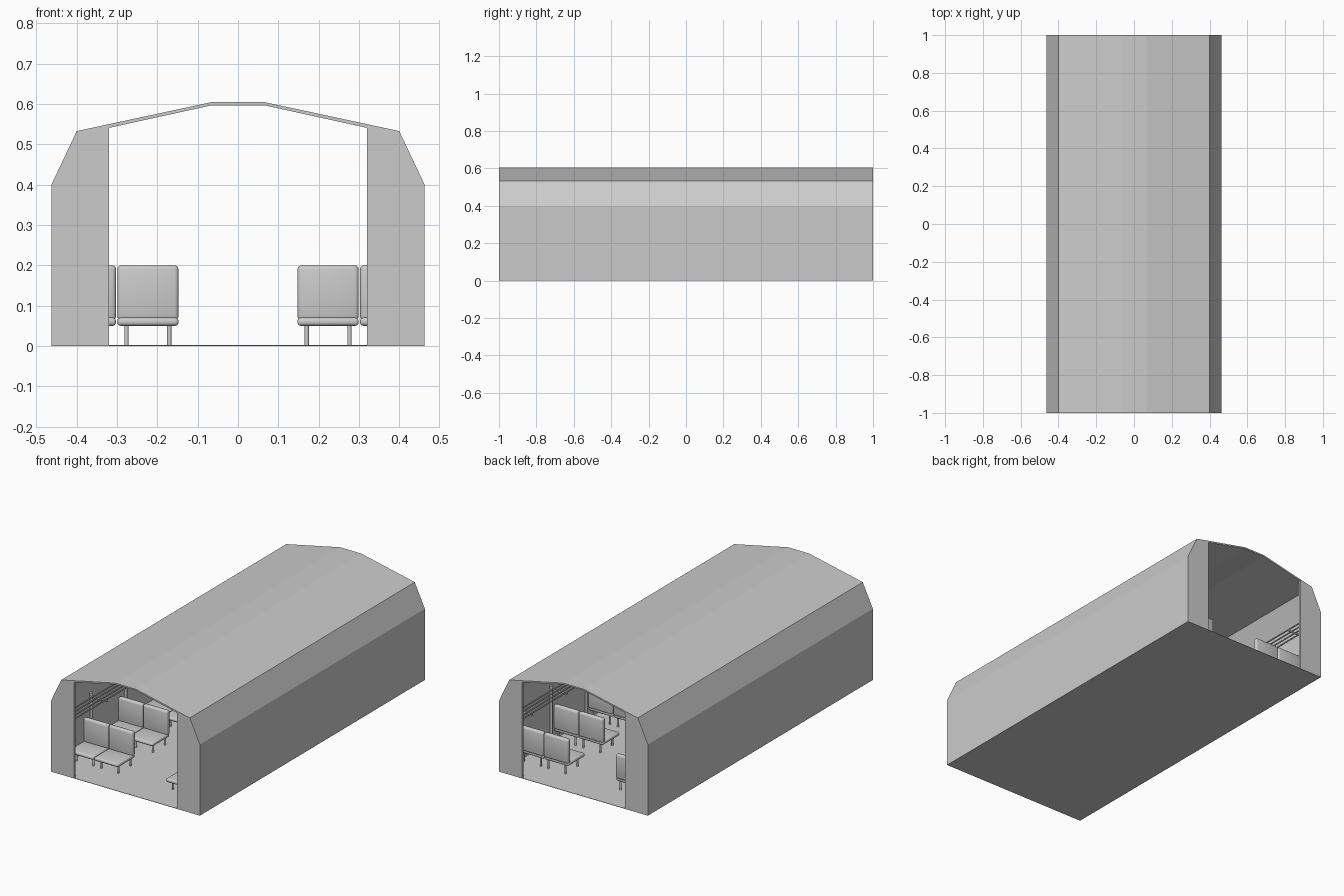
import bpy, bmesh
from mathutils import Matrix, Vector

if "Cube" in bpy.data.objects:
    bpy.data.objects.remove(bpy.data.objects["Cube"])


def finish(bm, name, smooth=False):
    bmesh.ops.recalc_face_normals(bm, faces=bm.faces)
    me = bpy.data.meshes.new(name)
    bm.to_mesh(me)
    bm.free()
    ob = bpy.data.objects.new(name, me)
    bpy.context.collection.objects.link(ob)
    if smooth:
        bpy.ops.object.select_all(action='DESELECT')
        ob.select_set(True)
        bpy.context.view_layer.objects.active = ob
        bpy.ops.object.shade_smooth_by_angle(angle=0.7)
    return ob


def prism(name, half, y):
    """Extrude a left-right mirrored profile from -y to y."""
    pts = half + [(-x, z) for x, z in reversed(half)]
    bm = bmesh.new()
    face = bm.faces.new([bm.verts.new((x, -y, z)) for x, z in pts])
    ext = bmesh.ops.extrude_face_region(bm, geom=[face])
    verts = [v for v in ext['geom'] if isinstance(v, bmesh.types.BMVert)]
    bmesh.ops.translate(bm, verts=verts, vec=(0, 2 * y, 0))
    return finish(bm, name)


def rod(bm, a, b, r, sides=10):
    a, b = Vector(a), Vector(b)
    d = b - a
    rot = d.to_track_quat('Z', 'Y').to_matrix().to_4x4()
    bmesh.ops.create_cone(bm, cap_ends=True, segments=sides, radius1=r, radius2=r,
                          depth=d.length, matrix=Matrix.Translation((a + b) / 2) @ rot)


def round_box(bm, lo, hi, r):
    lo, hi = Vector(lo), Vector(hi)
    m = Matrix.Translation((lo + hi) / 2) @ Matrix.Diagonal((*(hi - lo), 1))
    verts = bmesh.ops.create_cube(bm, size=1, matrix=m)['verts']
    edges = list({e for v in verts for e in v.link_edges})
    bmesh.ops.bevel(bm, geom=edges, offset=r, segments=3, profile=0.5, affect='EDGES')


# Carriage body: solid hull, hollowed out, then opened at both ends
body = prism('carriage_body', [(.463, 0), (.463, .4), (.4, .533), (.065, .605)], 1)
cavity = prism('cavity_cutter', [(.455, .002), (.455, .398), (.394, .526), (.065, .597)], .988)
opening = prism('opening_cutter', [(.32, .002), (.32, .541), (.065, .597)], 1.1)
for cutter in (cavity, opening):
    cutter.hide_render = True
    mod = body.modifiers.new('cut', 'BOOLEAN')
    mod.operation = 'DIFFERENCE'
    mod.solver = 'EXACT'
    mod.object = cutter
bpy.context.view_layer.objects.active = body
for mod in list(body.modifiers):
    bpy.ops.object.modifier_apply(modifier=mod.name)
for cutter in (cavity, opening):
    bpy.data.objects.remove(cutter)

# Seat: local origin at floor, centre of width, rear face of backrest at y = 0
bm = bmesh.new()
round_box(bm, (-.076, -.155, .05), (.076, -.004, .07), .008)
round_box(bm, (-.076, -.028, .064), (.076, 0, .2), .010)
for x in (-.053, .053):
    for y in (-.12, -.014):
        rod(bm, (x, y, 0), (x, y, .054), .0055)
seat = finish(bm, 'seat', True)

# Wall post with bracket arm carrying the luggage rack
bm = bmesh.new()
rod(bm, (.444, 0, 0), (.444, 0, .315), .007)
rod(bm, (.444, 0, .313), (.444, 0, .322), .010)
rod(bm, (.452, 0, .302), (.345, 0, .302), .005)
post = finish(bm, 'rack_post', True)


def copy(ob, loc, mirror=1):
    c = bpy.data.objects.new(ob.name, ob.data)
    c.location = loc
    c.scale.x = mirror
    bpy.context.collection.objects.link(c)


# Six rows of paired seats on both sides, a post behind each row
for row in range(6):
    y = -.70 + .308 * row
    for side in (-1, 1):
        for x in (.2235, .3785):
            copy(seat, (side * x, y, 0))
        copy(post, (0, y + .03, 0), side)
bpy.data.objects.remove(seat)
bpy.data.objects.remove(post)

# Luggage rack rails along both walls
for side in (-1, 1):
    bm = bmesh.new()
    for x in (.35, .375, .4, .425):
        rod(bm, (side * x, -.985, .31), (side * x, .985, .31), .004, 8)
    finish(bm, 'luggage_rack', True)
